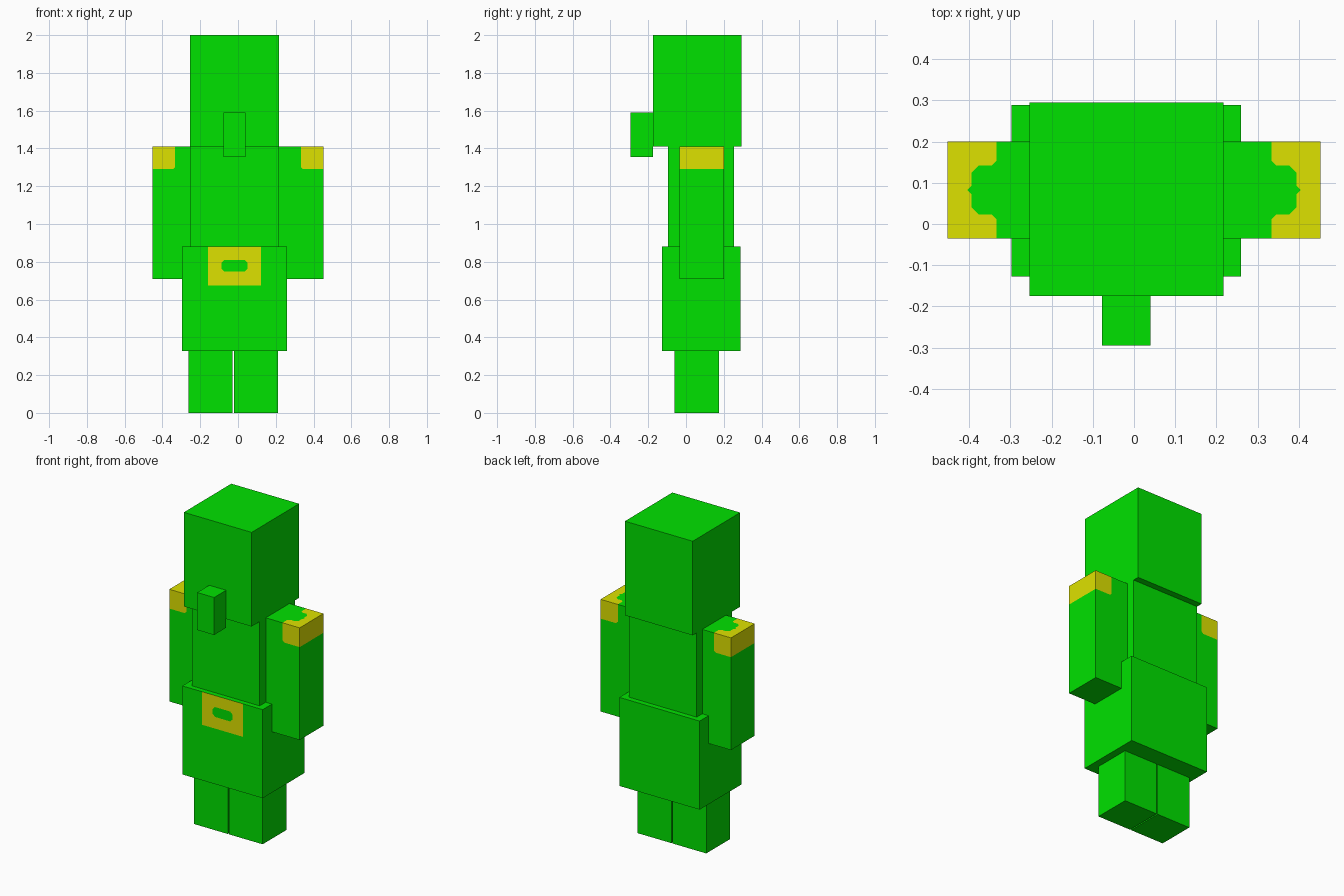
import bpy
import bmesh
from mathutils import Vector

default_cube = bpy.data.objects.get("Cube")
if default_cube:
    bpy.data.objects.remove(default_cube, do_unlink=True)


def make_material(name, colour):
    mat = bpy.data.materials.new(name)
    mat.use_nodes = True
    mat.diffuse_color = (*colour, 1)
    mat.node_tree.nodes["Principled BSDF"].inputs["Base Color"].default_value = (*colour, 1)
    return mat


GREEN = make_material("bright green", (0, 0.76, 0))
GOLD = make_material("gold", (0.73, 0.76, 0))


def box(name, low, high, cuts=(), is_gold=None):
    """Box between two corners; cuts are (normal, distance), is_gold picks trim faces."""
    low, high = Vector(low), Vector(high)
    bm = bmesh.new()
    bmesh.ops.create_cube(bm, size=1)
    for v in bm.verts:
        v.co = [(a + b) / 2 + c * (b - a) for a, b, c in zip(low, high, v.co)]
    for direction, distance in cuts:
        normal = Vector(direction)
        bmesh.ops.bisect_plane(bm, geom=bm.verts[:] + bm.edges[:] + bm.faces[:],
                               plane_co=normal * distance / normal.length_squared,
                               plane_no=normal.normalized())
    bm.normal_update()
    for face in bm.faces:
        if is_gold and is_gold(face.calc_center_median(), face.normal):
            face.material_index = 1
    # merge the cut pieces back into clean single-colour panels
    bmesh.ops.dissolve_limit(bm, angle_limit=0.01, verts=bm.verts[:],
                             edges=bm.edges[:], delimit={'MATERIAL'})
    mesh = bpy.data.meshes.new(name)
    bm.to_mesh(mesh)
    bm.free()
    mesh.materials.append(GREEN)
    if is_gold:
        mesh.materials.append(GOLD)
    obj = bpy.data.objects.new(name, mesh)
    bpy.context.collection.objects.link(obj)
    return obj


X, Y, Z = (1, 0, 0), (0, 1, 0), (0, 0, 1)

# Head, nose and torso
box("head", (-0.253, -0.175, 1.41), (0.217, 0.295, 2))
box("nose", (-0.077, -0.294, 1.355), (0.04, -0.175, 1.59))
box("torso", (-0.253, -0.095, 0.705), (0.217, 0.255, 1.41))

# Robe skirt with a square belt buckle; its hole has clipped corners
HOLE_X, HOLE_Z = -0.018, 0.779
HALF_W, HALF_H = 0.069, 0.031
HOLE_CLIP = HALF_W + HALF_H - 0.016


def buckle(c, n):
    dx, dz = abs(c.x - HOLE_X), abs(c.z - HOLE_Z)
    hole = dx < HALF_W and dz < HALF_H and dx + dz < HOLE_CLIP
    return n.y < -0.5 and -0.16 < c.x < 0.122 and c.z > 0.675 and not hole


buckle_cuts = [(X, -0.16), (X, 0.122), (Z, 0.675)]
for s in (-1, 1):
    buckle_cuts += [(X, HOLE_X + s * HALF_W), (Z, HOLE_Z + s * HALF_H)]
    for t in (-1, 1):
        buckle_cuts.append(((s, 0, t), s * HOLE_X + t * HOLE_Z + HOLE_CLIP))
box("robe_skirt", (-0.297, -0.127, 0.327), (0.26, 0.289, 0.882), buckle_cuts, buckle)

# Arms with gold shoulder trim, notched on top with clipped corners
TRIM_X, NOTCH_X, TRIM_Z = 0.333, 0.394, 1.29
MID_Y, NOTCH_Y = 0.0825, 0.0595
TIP_CLIP = NOTCH_X + NOTCH_Y - 0.018
MOUTH_CLIP = TRIM_X + NOTCH_Y + 0.012
FRONT_CLIP = TRIM_X + TRIM_Z + 0.012


def shoulder(c, n):
    x, dy = abs(c.x), abs(c.y - MID_Y)
    if x < TRIM_X or c.z < TRIM_Z:
        return False
    if n.z > 0.5:
        notch = x < NOTCH_X and dy < NOTCH_Y and x + dy < TIP_CLIP
        return not notch and x + dy > MOUTH_CLIP
    return abs(n.x) > 0.5 or x + c.z > FRONT_CLIP


for side, name in ((1, "left_arm"), (-1, "right_arm")):
    xs = sorted((side * 0.217, side * 0.452))
    cuts = [(X, side * TRIM_X), (X, side * NOTCH_X), (Z, TRIM_Z),
            ((side, 0, 1), FRONT_CLIP)]
    for t in (-1, 1):
        cuts.append((Y, MID_Y + t * NOTCH_Y))
        cuts += [((side, t, 0), t * MID_Y + clip) for clip in (TIP_CLIP, MOUTH_CLIP)]
    box(name, (xs[0], -0.035, 0.708), (xs[1], 0.2, 1.411), cuts, shoulder)

# Legs, standing close together
for name, x in (("left_leg", -0.021), ("right_leg", -0.263)):
    box(name, (x, -0.06, 0), (x + 0.234, 0.175, 0.7))
